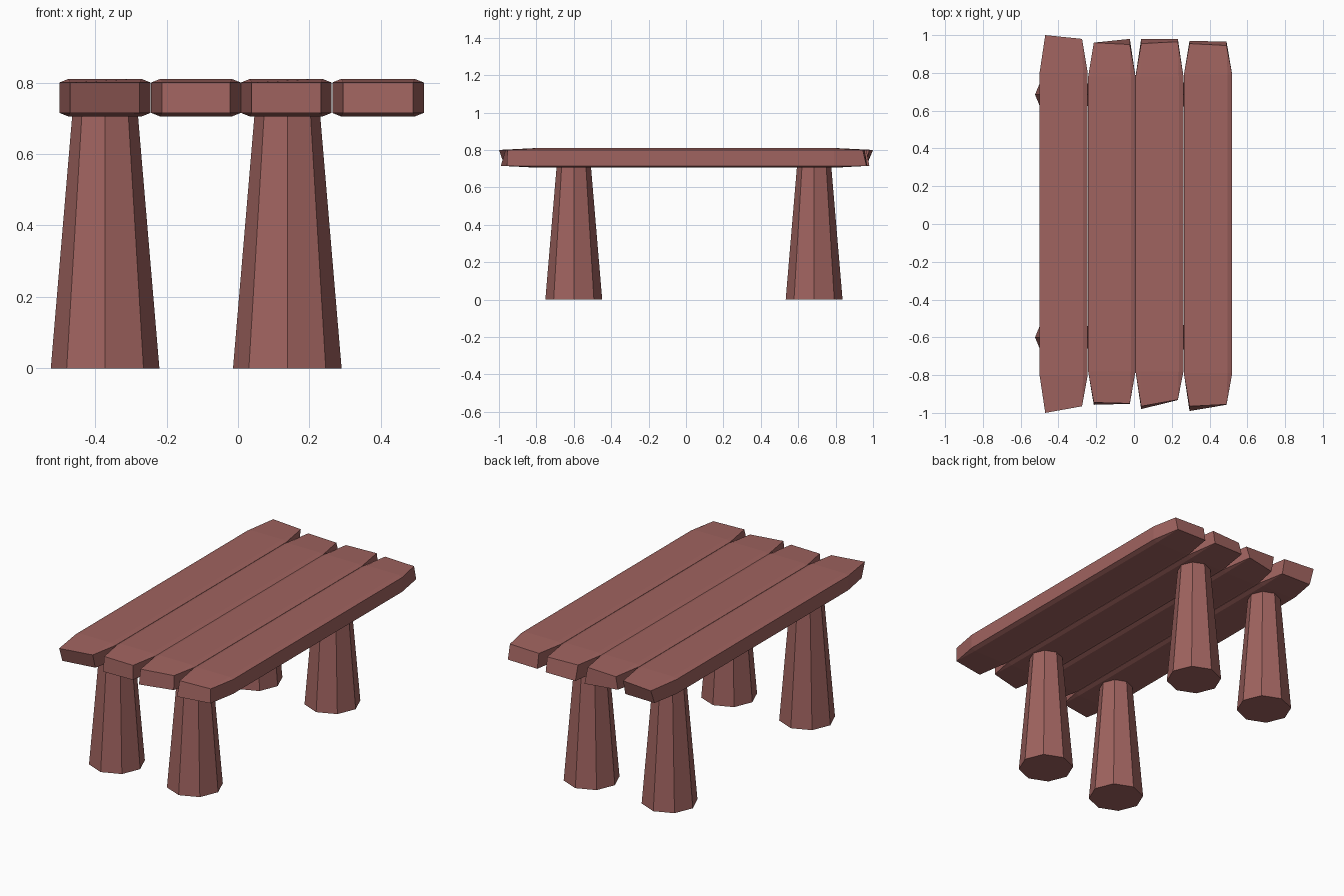
import bpy, bmesh, math

if "Cube" in bpy.data.objects:
    bpy.data.objects.remove(bpy.data.objects["Cube"])

wood = bpy.data.materials.new("reddish_wood")
wood.diffuse_color = (0.35, 0.125, 0.115, 1)
wood.use_nodes = True
wood.node_tree.nodes["Principled BSDF"].inputs["Base Color"].default_value = wood.diffuse_color


def finish(name, bm):
    bmesh.ops.remove_doubles(bm, verts=bm.verts, dist=0.0005)
    bmesh.ops.recalc_face_normals(bm, faces=bm.faces)
    mesh = bpy.data.meshes.new(name)
    bm.to_mesh(mesh)
    bm.free()
    mesh.materials.append(wood)
    bpy.context.collection.objects.link(bpy.data.objects.new(name, mesh))


Z_LOW, Z_HIGH = 0.705, 0.81
CH_X, CH_Z = 0.025, 0.01   # edge chamfer


def plank(name, x0, x1, bend, front, back):
    """front / back: y of the end corners: top left, top right, bottom left, bottom right"""
    bm = bmesh.new()

    def body_ring(y):
        pts = [(x0, Z_HIGH - CH_Z), (x0 + CH_X, Z_HIGH), (x1 - CH_X, Z_HIGH), (x1, Z_HIGH - CH_Z),
               (x1, Z_LOW + CH_Z), (x1 - CH_X, Z_LOW), (x0 + CH_X, Z_LOW), (x0, Z_LOW + CH_Z)]
        return [bm.verts.new((x, y, z)) for x, z in pts]

    def end_ring(ys):
        tl, tr, bl, br = ys
        l, r, t, b = x0 + 0.03, x1 - 0.03, Z_HIGH - CH_Z, Z_LOW + CH_Z
        corners = [(l, tl, t), (r, tr, t), (r, br, b), (l, bl, b)]
        return [bm.verts.new(c) for c in corners for _ in range(2)]

    rings = [end_ring(front), body_ring(-bend), body_ring(bend), end_ring(back)]
    for a, b in zip(rings, rings[1:]):
        for i in range(8):
            j = (i + 1) % 8
            bm.faces.new((a[i], a[j], b[j], b[i]))
    bm.faces.new(rings[0])
    bm.faces.new(rings[-1])
    finish(name, bm)


# Table top: four roughly cut planks
plank("plank_1", -0.50, -0.245, 0.80, (-1.0, -0.965, -0.97, -0.94), (1.0, 0.98, 0.965, 0.96))
plank("plank_2", -0.243, 0.008, 0.78, (-0.945, -0.95, -0.957, -0.952), (0.96, 0.95, 0.94, 0.98))
plank("plank_3", 0.008, 0.262, 0.78, (-0.965, -0.93, -0.98, -0.932), (0.955, 0.965, 0.98, 0.98))
plank("plank_4", 0.264, 0.52, 0.79, (-0.965, -0.955, -0.99, -0.957), (0.955, 0.945, 0.97, 0.965))

# Tapered octagonal legs
LEG_H = 0.72
for side, x in (("left", -0.372), ("right", 0.138)):
    for end, y in (("front", -0.60), ("back", 0.685)):
        bm = bmesh.new()
        rings = [[bm.verts.new((x + r * math.cos(i * math.pi / 4), y + r * math.sin(i * math.pi / 4), z))
                  for i in range(8)] for r, z in ((0.152, 0), (0.091, LEG_H))]
        for i in range(8):
            j = (i + 1) % 8
            bm.faces.new((rings[0][i], rings[0][j], rings[1][j], rings[1][i]))
        for ring in rings:
            bm.faces.new(ring)
        finish(f"{end}_{side}_leg", bm)
